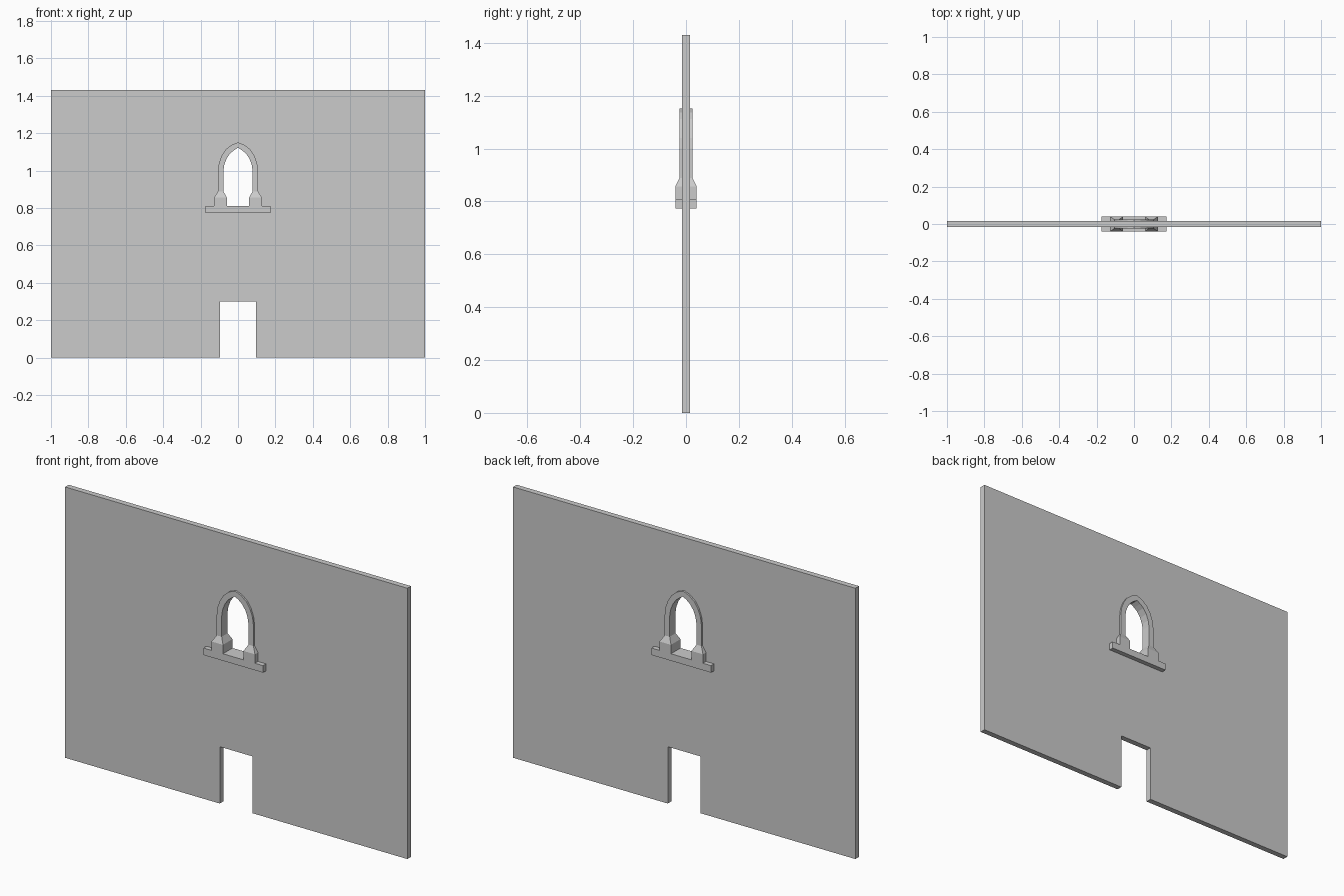
import bpy, bmesh

if "Cube" in bpy.data.objects:
    bpy.data.objects.remove(bpy.data.objects["Cube"])


def mesh_object(name, bm):
    bmesh.ops.recalc_face_normals(bm, faces=bm.faces[:])
    me = bpy.data.meshes.new(name)
    bm.to_mesh(me)
    bm.free()
    ob = bpy.data.objects.new(name, me)
    bpy.context.collection.objects.link(ob)
    return ob


def prism(name, outline, half):
    """Extrude an (x, z) outline from y = -half to y = +half."""
    bm = bmesh.new()
    face = bm.faces.new([bm.verts.new((x, -half, z)) for x, z in outline])
    ext = bmesh.ops.extrude_face_region(bm, geom=[face])["geom"]
    verts = [g for g in ext if isinstance(g, bmesh.types.BMVert)]
    bmesh.ops.translate(bm, verts=verts, vec=(0, 2 * half, 0))
    return mesh_object(name, bm)


# Half of the window frame: inner x, inner z, outer x, outer z, half depth
stations = [
    (0.060, 0.81, 0.127, 0.81, 0.040),
    (0.060, 0.857, 0.127, 0.857, 0.040),
    (0.078, 0.889, 0.107, 0.889, 0.0245),
    (0.078, 1.00, 0.107, 1.00, 0.0245),
    (0.073, 1.032, 0.102, 1.040, 0.0245),
    (0.061, 1.064, 0.088, 1.078, 0.0245),
    (0.042, 1.092, 0.066, 1.112, 0.0245),
    (0.021, 1.109, 0.036, 1.137, 0.0245),
    (0.000, 1.122, 0.000, 1.151, 0.0245),
]
full = stations + [(-a, b, -c, d, h) for a, b, c, d, h in stations[-2::-1]]

# Window frame: rectangular sections swept round the pointed arch
bm = bmesh.new()
rings = [[bm.verts.new(p) for p in ((xi, -h, zi), (xo, -h, zo), (xo, h, zo), (xi, h, zi))]
         for xi, zi, xo, zo, h in full]
for r, s in zip(rings, rings[1:]):
    for i in range(4):
        j = (i + 1) % 4
        bm.faces.new((r[i], r[j], s[j], s[i]))
bm.faces.new(rings[0])
bm.faces.new(rings[-1])
mesh_object("window_frame", bm)

# Window sill
prism("window_sill", [(-0.174, 0.773), (0.174, 0.773), (0.174, 0.81), (-0.174, 0.81)], 0.04)

# Wall with a doorway notch
wall = prism("wall", [(-1, 0), (-0.096, 0), (-0.096, 0.3), (0.096, 0.3), (0.096, 0),
                      (1, 0), (1, 1.43), (-1, 1.43)], 0.015)

# Window opening, its edge buried inside the frame
arch = [((a + c) / 2, (b + d) / 2) for a, b, c, d, h in full[3:-3]]
cutter = prism("window_cutter", [(-0.0925, 0.79), (0.0925, 0.79)] + arch, 0.1)
cutter.hide_render = True
cutter.hide_set(True)
cut = wall.modifiers.new("opening", "BOOLEAN")
cut.operation = "DIFFERENCE"
cut.solver = "EXACT"
cut.object = cutter

# Bake the opening and drop the cutter
bpy.context.view_layer.objects.active = wall
bpy.ops.object.modifier_apply(modifier=cut.name)
bpy.data.objects.remove(cutter)
